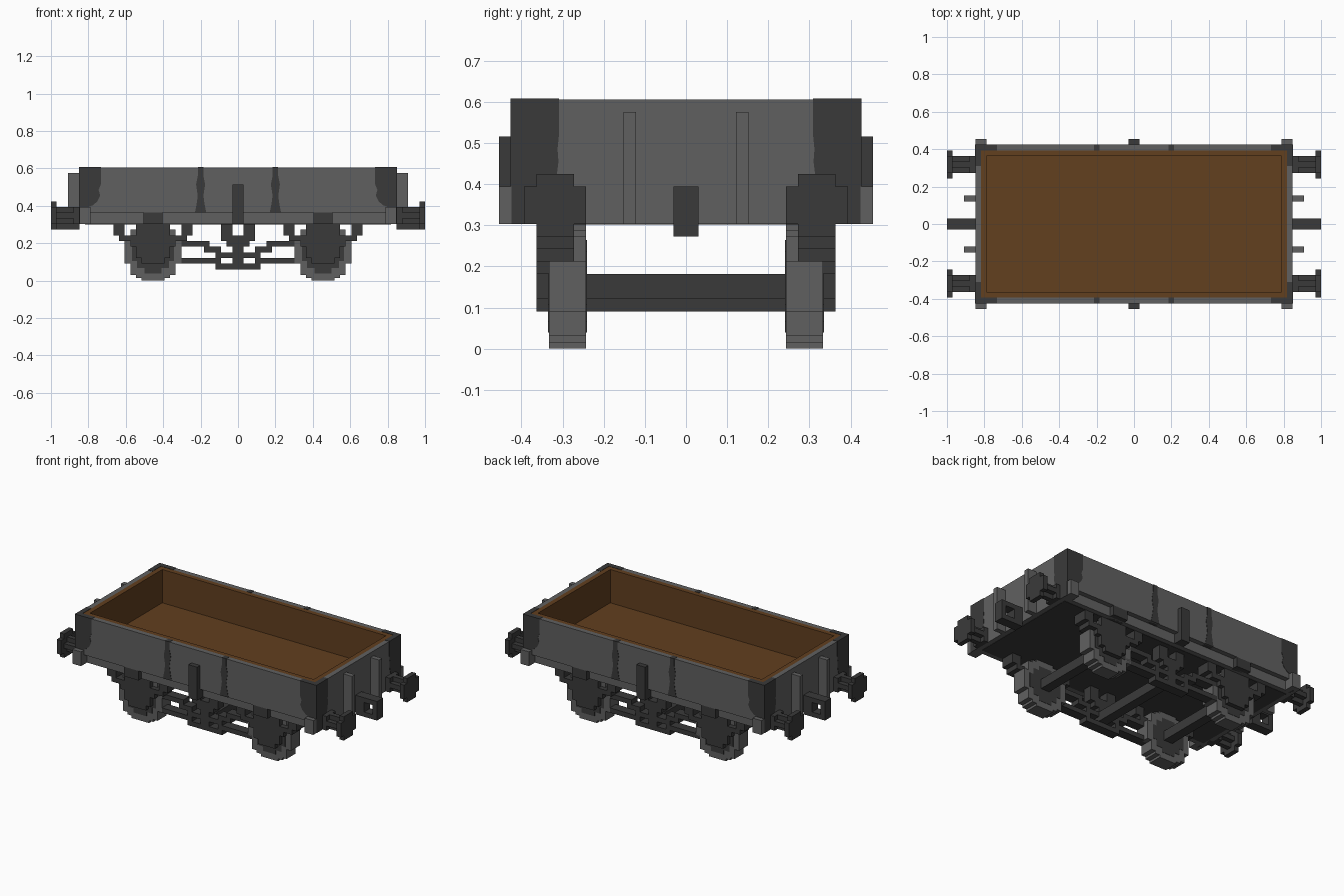
import bpy
import bmesh
from itertools import product
from mathutils import Vector

U = 2 / 66      # edge of one block
SKIN = 0.06     # paint plate thickness, in blocks

cube = bpy.data.objects.get("Cube")
if cube:
    bpy.data.objects.remove(cube, do_unlink=True)


def material(name, red, green, blue):
    mat = bpy.data.materials.new(name)
    mat.use_nodes = True
    colour = (red, green, blue, 1)
    mat.diffuse_color = colour
    mat.node_tree.nodes["Principled BSDF"].inputs["Base Color"].default_value = colour
    return mat


GREY = material("grey paint", 0.118, 0.118, 0.118)
DARK = material("dark iron", 0.042, 0.042, 0.042)
BROWN = material("brown planks", 0.122, 0.05, 0.0135)


def finish(name, bm, mat):
    bmesh.ops.recalc_face_normals(bm, faces=bm.faces)
    mesh = bpy.data.meshes.new(name)
    bm.to_mesh(mesh)
    bm.free()
    mesh.materials.append(mat)
    obj = bpy.data.objects.new(name, mesh)
    bpy.context.scene.collection.objects.link(obj)


def blocks(name, mat, boxes, mirror=""):
    """Boxes given as (x range, y range, z range) in blocks, mirrored on the named axes."""
    bm = bmesh.new()
    signs_x = (1, -1) if "x" in mirror else (1,)
    signs_y = (1, -1) if "y" in mirror else (1,)
    for sx, sy in product(signs_x, signs_y):
        for xs, ys, zs in boxes:
            made = bmesh.ops.create_cube(bm, size=1)["verts"]
            for v in made:
                x, y, z = (r[0] if c < 0 else r[1] for c, r in zip(v.co, (xs, ys, zs)))
                v.co = Vector((x * sx, y * sy, z)) * U
    finish(name, bm, mat)


def plate(name, mat, outline, depth, along):
    """Extrudes an (across, z) outline through a depth range, mirrored to all corners."""
    bm = bmesh.new()
    for sx, sy in product((1, -1), repeat=2):
        rings = []
        for d in depth:
            ring = []
            for a, z in outline:
                x, y = (a, d) if along == "y" else (d, a)
                ring.append(bm.verts.new(Vector((x * sx, y * sy, z)) * U))
            rings.append(ring)
            bm.faces.new(ring)
        for i in range(len(outline)):
            bm.faces.new((rings[0][i - 1], rings[0][i], rings[1][i], rings[1][i - 1]))
    finish(name, bm, mat)


def both(half):
    return (-half, half)


# Body: outer walls, plank lining and floor
blocks("side_walls", GREY, [(both(28), (13, 14), (12, 20))], "y")
blocks("sole_bars", GREY, [(both(28), (12, 13), (10, 12))], "y")
blocks("end_walls", GREY, [((27, 28), both(13), (10, 20))], "x")
blocks("side_lining", BROWN, [(both(27), (12, 13), (12, 20))], "y")
blocks("end_lining", BROWN, [((26, 27), both(12), (12, 20))], "x")
blocks("plank_floor", BROWN, [(both(26), both(12), (11, 13))])
blocks("underframe", DARK, [(both(27), both(12), (10 - SKIN, 11))])
blocks("corner_blocks", GREY, [((26, 28), (13, 15), (10, 13))], "xy")
blocks("end_ribs", GREY, [((28, 30), (4, 5), (10, 19))], "xy")

# Worn dark corner plates and side straps with wavy edges
TOP = 20 + SKIN
wave = [(0, TOP), (0, 17), (0.4, 16), (0.1, 15), (0.6, 14), (1.4, 13.3), (2.2, 13)]
plate("side_corner_plates", DARK,
      [(24.2 + a, z) for a, z in wave] + [(28 + SKIN, 13), (28 + SKIN, TOP)],
      (13, 14 + SKIN), "y")
plate("end_corner_plates", DARK,
      [(10.2 + a / 4, z) for a, z in wave] + [(10.4, 10), (14, 10), (14, TOP)],
      (27, 28 + SKIN), "x")
strap = [(0.5, TOP), (0.5, 18.5), (0.8, 17), (0.5, 15), (0.7, 13.5), (1, 12)]
plate("side_straps", DARK,
      [(6.6 + a, z) for a, z in strap] + [(6.6 - a, z) for a, z in reversed(strap)],
      (13, 14 + SKIN), "y")
blocks("door_latches", DARK, [(both(1), (13, 15), (10, 17))], "y")

# Buffers and coupling links
blocks("buffers", DARK, [
    ((32, 33), (8, 13), (10, 13)),
    ((32, 33), (9, 12), (9, 14)),
    ((28, 32), (9, 12), (11, 12)),
    ((28, 32), (10, 11), (10, 13)),
    ((28, 29), (9, 12), (10, 13)),
], "xy")
blocks("couplings", DARK, [
    ((28, 33), both(1), (12, 13)),
    ((28, 30), both(1), (9, 12)),
    ((32, 33), both(1), (9, 12)),
    ((30, 32), both(1), (9, 10)),
], "x")

# Wheels: round stepped discs with dark webs, joined by axles
AXLE_X, AXLE_Z = 15, 5


def disc(steps, ys):
    return [((AXLE_X - w, AXLE_X + w), ys, (AXLE_Z - h, AXLE_Z + h)) for w, h in steps]


blocks("wheels", GREY, disc([(2, 5), (3, 4.5), (4, 4), (5, 2)], (8, 11)), "xy")
blocks("wheel_webs", DARK, disc([(1.5, 3.7), (2.8, 2.8), (3.7, 1.5)], (8 - SKIN, 11 + SKIN)), "xy")
blocks("axles", DARK, disc([(1, 1)], both(8)), "x")

# Axle guards with leaf springs and hangers


def around_axle(half, ys, zs):
    return ((AXLE_X - half, AXLE_X + half), ys, zs)


blocks("axle_guards", DARK, [
    around_axle(1.7, (12, 14), (10, 12)),
    around_axle(3, (11, 12), (4, 10)),
    around_axle(4, (11, 12), (6, 8)),
    around_axle(2, (11, 12), (3, 4)),
], "xy")
blocks("leaf_springs", DARK, [
    around_axle(6, (9, 12), (7, 8)),
    ((20, 22), (9, 12), (8, 10)),
    ((8, 10), (9, 12), (8, 10)),
], "xy")

# Brake gear: hangers, stepped levers and cross shaft
blocks("brake_hangers", DARK, [((1, 3), (9, 11), (7, 10))], "xy")
blocks("brake_pivots", DARK, [
    (both(2), (9, 11), (6, 7)),
    (both(1), (9, 11), (3, 8)),
], "y")
blocks("brake_levers", DARK, [
    ((1, 4), (9, 11), (4, 5)),
    ((3, 6), (9, 11), (5, 6)),
    ((5, 11), (9, 11), (6, 7)),
], "xy")
blocks("safety_bars", DARK, [
    (both(4), (9, 11), (2, 3)),
    ((3, 11), (9, 11), (3, 4)),
], "xy")
blocks("brake_shaft", DARK, [(both(1), both(9), (3, 5))])
